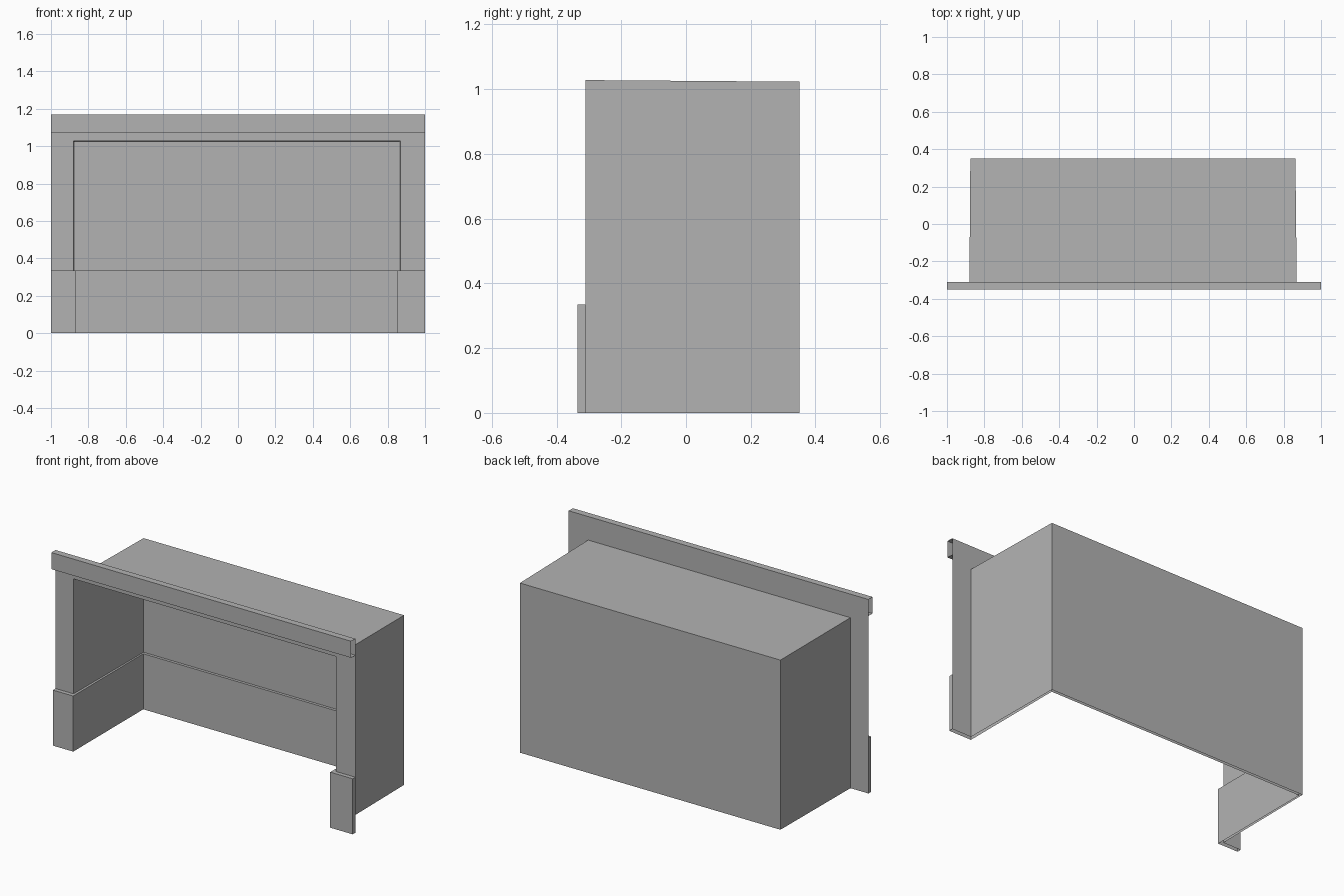
import bpy

cube = bpy.data.objects.get("Cube")
if cube:
    bpy.data.objects.remove(cube, do_unlink=True)

grey = bpy.data.materials.new("plain grey")
grey.use_nodes = True
grey.diffuse_color = (0.45, 0.45, 0.45, 1)
grey.node_tree.nodes["Principled BSDF"].inputs["Base Color"].default_value = (0.45, 0.45, 0.45, 1)


def loft(name, rows, extra_faces=()):
    """Sheet of quads between rows of equal point count."""
    n = len(rows[0])
    verts = [p for row in rows for p in row]
    faces = [(r * n + i, r * n + i + 1, (r + 1) * n + i + 1, (r + 1) * n + i)
             for r in range(len(rows) - 1) for i in range(n - 1)]
    mesh = bpy.data.meshes.new(name)
    mesh.from_pydata(verts, [], faces + list(extra_faces))
    mesh.materials.append(grey)
    obj = bpy.data.objects.new(name, mesh)
    bpy.context.collection.objects.link(obj)
    return obj


def at_height(path, z):
    return [(x, y, z) for x, y in path]


FRAME_Y, BACK_Y = -0.31, 0.35
LEDGE_Z, CEILING_Z, TOP_Z = 0.335, 1.028, 1.17

# Alcove shell, slightly narrower towards the back
shell = [(-0.88, FRAME_Y), (-0.875, BACK_Y), (0.863, BACK_Y), (0.87, FRAME_Y)]
rows = [at_height(shell, z) for z in (0, LEDGE_Z, CEILING_Z)]
rows[2][1] = (-0.875, BACK_Y, 1.023)
rows[2][2] = (0.863, BACK_Y, 1.023)
loft("alcove_shell", rows, [(8, 9, 10, 11)])

# Front frame: two jambs and a header sheet around the opening
for side, inner, outer in (("right", -0.88, -1), ("left", 0.87, 1)):
    loft(side + "_jamb", [at_height([(outer, FRAME_Y), (inner, FRAME_Y)], z)
                          for z in (0, LEDGE_Z, CEILING_Z)])
loft("header", [at_height([(-1, FRAME_Y), (1, FRAME_Y)], z) for z in (CEILING_Z, TOP_Z)])

# Hollow cornice channel with open ends
channel = [(FRAME_Y, 1.07), (-0.35, 1.07), (-0.35, TOP_Z), (FRAME_Y, TOP_Z)]
loft("cornice", [[(x, y, z) for y, z in channel] for x in (-1, 1)])

# Low wall lining wrapping the inside and the front of the jambs, with a ledge
lining = [(-1, -0.335), (-0.865, -0.335), (-0.865, 0.333),
          (0.85, 0.333), (0.85, -0.335), (1, -0.335)]
behind = [(-1, FRAME_Y)] + shell + [(1, FRAME_Y)]
ends = [at_height(behind, 0)[0], at_height(behind, 0)[-1]]
wall = loft("low_lining", [at_height(lining, 0), at_height(lining, LEDGE_Z),
                           at_height(behind, LEDGE_Z)])
for side, x in (("right", -1), ("left", 1)):
    loft(side + "_lining_end", [at_height([(x, -0.335), (x, FRAME_Y)], z) for z in (0, LEDGE_Z)])
